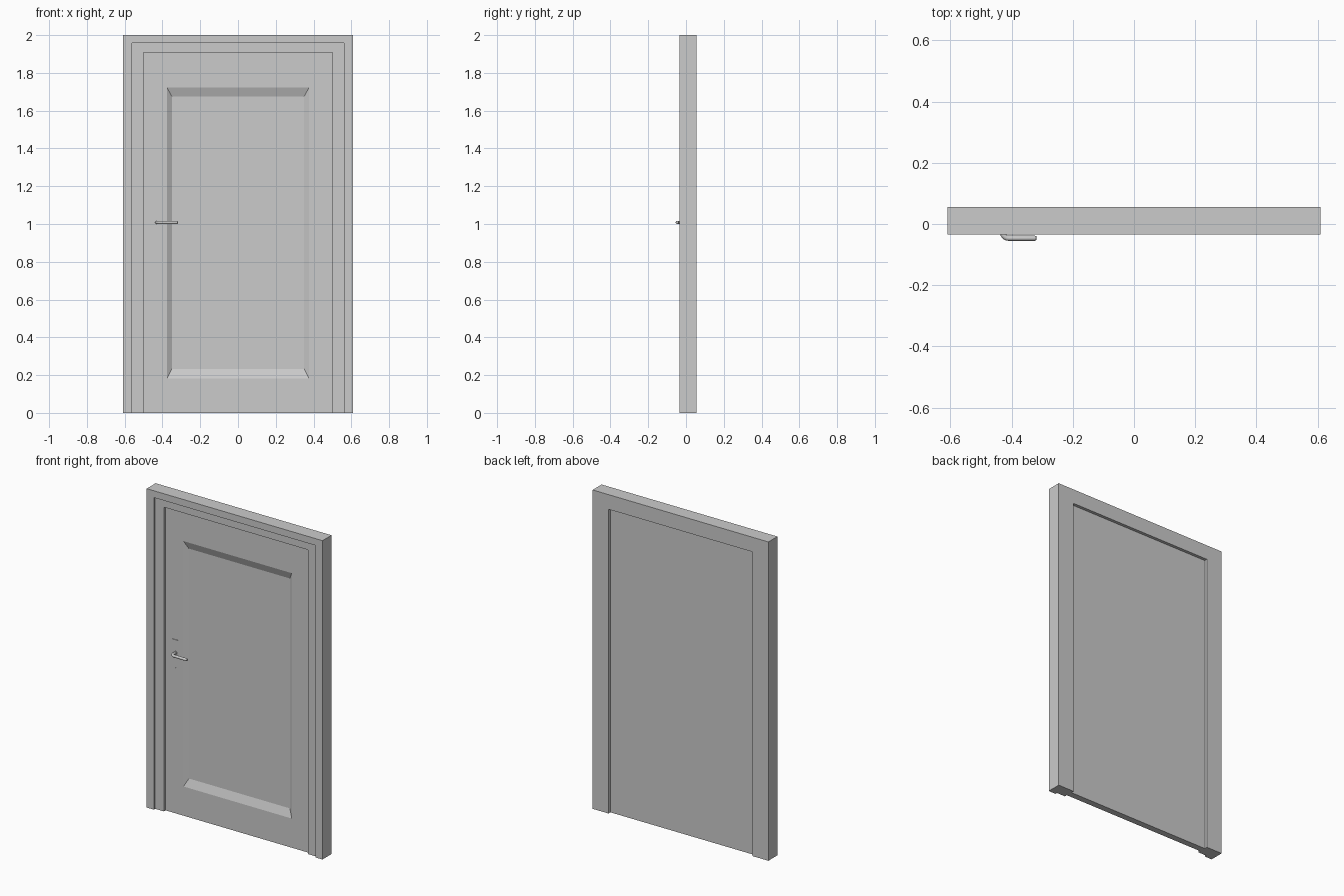
import bpy, bmesh, math
from mathutils import Matrix

if "Cube" in bpy.data.objects:
    bpy.data.objects.remove(bpy.data.objects["Cube"])

BACK, FRONT = 0.055, -0.034
LEAF_F, LEAF_B = -0.004, 0.036


def finish(name, bm):
    bmesh.ops.recalc_face_normals(bm, faces=bm.faces)
    me = bpy.data.meshes.new(name)
    bm.to_mesh(me)
    bm.free()
    ob = bpy.data.objects.new(name, me)
    bpy.context.collection.objects.link(ob)
    return ob


def loft(name, rings, wrap=False):
    """Skin closed point rings; cap both ends unless wrapped."""
    bm = bmesh.new()
    vr = [[bm.verts.new(p) for p in r] for r in rings]
    n = len(vr[0])
    for a, b in zip(vr, vr[1:]):
        for i in range(n):
            j = (i + 1) % n
            bm.faces.new((a[i], a[j], b[j], b[i]))
    bm.faces.new(vr[0])
    bm.faces.new(vr[-1])
    return finish(name, bm)


def rect(w, z0, z1, y, cx=0):
    return [(cx - w, y, z0), (cx + w, y, z0), (cx + w, y, z1), (cx - w, y, z1)]


def disc(name, x, y, z, r, depth, seg=24):
    bm = bmesh.new()
    bmesh.ops.create_cone(bm, cap_ends=True, segments=seg, radius1=r, radius2=r, depth=depth,
                          matrix=Matrix.Translation((x, y, z)) @ Matrix.Rotation(math.pi / 2, 4, 'X'))
    return finish(name, bm)


# stepped door frame: (half width, top height, y) profile swept over jambs and head
step = FRONT + 0.013
profile = [(0.61, 2.0, BACK), (0.61, 2.0, FRONT), (0.56, 1.957, FRONT),
           (0.56, 1.957, step), (0.50, 1.908, step), (0.50, 1.908, BACK)]
loft("door_frame", [
    [(-w, y, 0) for w, h, y in profile],
    [(-w, y, h) for w, h, y in profile],
    [(w, y, h) for w, h, y in profile],
    [(w, y, 0) for w, h, y in profile]])

# door leaf with bevelled sunken panel
loft("door_leaf", [
    rect(0.50, 0, 1.908, LEAF_B),
    rect(0.50, 0, 1.908, LEAF_F),
    rect(0.376, 0.183, 1.722, LEAF_F),
    rect(0.35, 0.233, 1.675, LEAF_F + 0.018)])

# lock plate, collar and keyhole cover
HX, HZ = -0.43, 1.008
loft("lock_plate", [rect(0.021, 0.86, 1.09, LEAF_F + 0.002, HX),
                    rect(0.021, 0.86, 1.09, LEAF_F - 0.003, HX)])
disc("handle_collar", HX, LEAF_F - 0.005, HZ, 0.012, 0.006)
disc("keyhole_cover", HX, LEAF_F - 0.003, 0.91, 0.006, 0.003)

# lever handle: round bar with a bent elbow
R, bend = 0.0085, 0.02
yb = -0.055 + R
path = [(HX, LEAF_F)]
for i in range(7):
    t = math.pi / 2 * i / 6
    path.append((HX + bend * (1 - math.cos(t)), yb + bend * (1 - math.sin(t))))
path += [(-0.325, yb), (-0.320, yb), (-0.318, yb)]
radii = [R] * (len(path) - 2) + [R * 0.85, R * 0.5]
rings = []
for k, (x, y) in enumerate(path):
    a, b = path[max(k - 1, 0)], path[min(k + 1, len(path) - 1)]
    dx, dy = b[0] - a[0], b[1] - a[1]
    l = math.hypot(dx, dy)
    nx, ny = -dy / l, dx / l
    rings.append([(x + nx * radii[k] * math.cos(u), y + ny * radii[k] * math.cos(u),
                   HZ + radii[k] * math.sin(u))
                  for u in (2 * math.pi * i / 16 for i in range(16))])
lever = loft("lever_handle", rings)
bpy.context.view_layer.objects.active = lever
lever.select_set(True)
bpy.ops.object.shade_smooth_by_angle(angle=math.radians(35))
